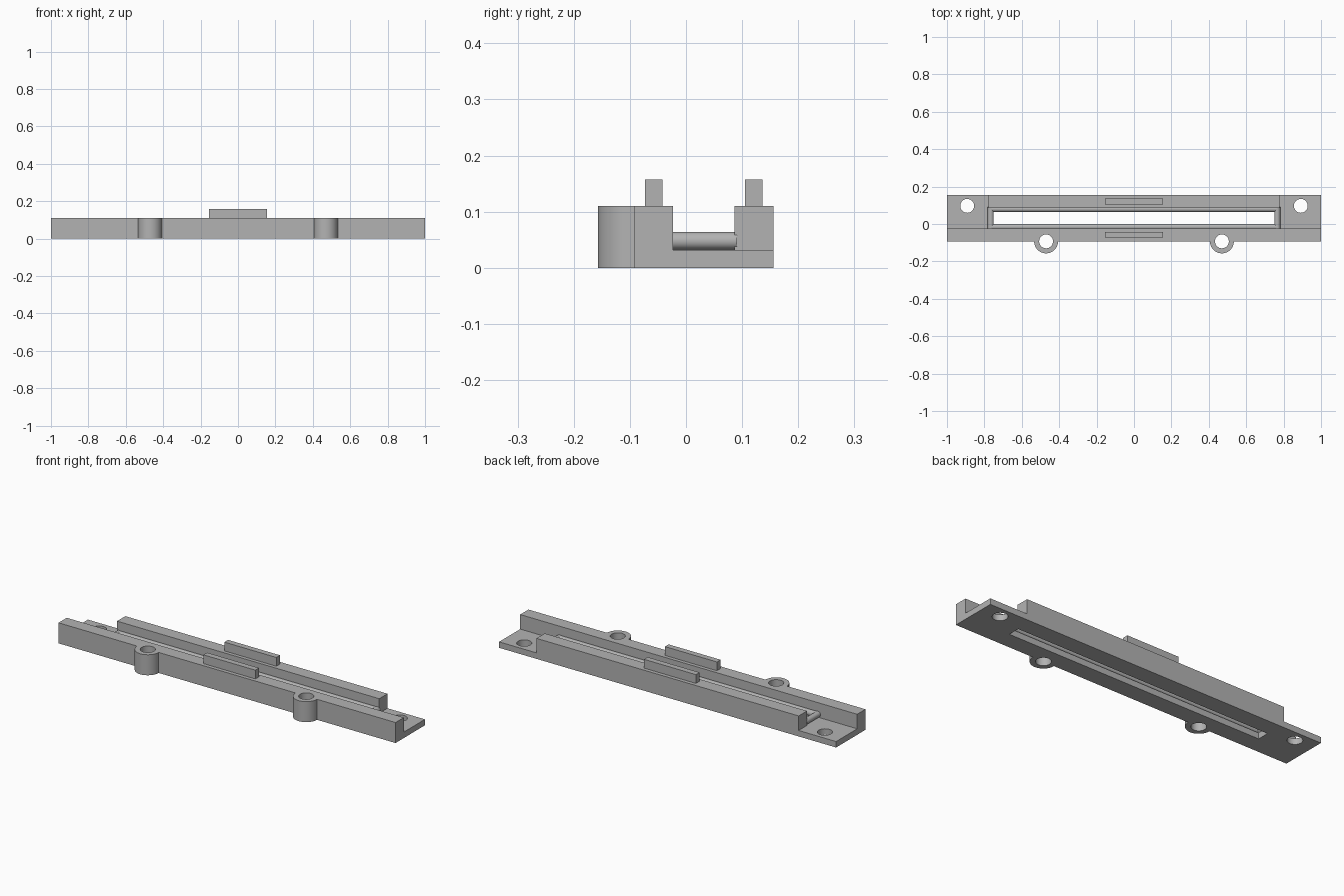
import bpy, bmesh
from math import pi
from mathutils import Matrix, Vector

cube = bpy.data.objects.get("Cube")
if cube:
    bpy.data.objects.remove(cube, do_unlink=True)

grey = bpy.data.materials.new("plain grey")
grey.use_nodes = True
grey.diffuse_color = (0.45, 0.45, 0.45, 1)
grey.node_tree.nodes["Principled BSDF"].inputs["Base Color"].default_value = (0.45, 0.45, 0.45, 1)


def finish(name, bm):
    bmesh.ops.recalc_face_normals(bm, faces=bm.faces)
    mesh = bpy.data.meshes.new(name)
    bm.to_mesh(mesh)
    bm.free()
    mesh.materials.append(grey)
    ob = bpy.data.objects.new(name, mesh)
    bpy.context.collection.objects.link(ob)
    return ob


def box(name, x, y, z):
    bm = bmesh.new()
    bmesh.ops.create_cube(bm, size=1)
    for v in bm.verts:
        v.co = [lo + (c + 0.5) * (hi - lo) for c, (lo, hi) in zip(v.co, (x, y, z))]
    return finish(name, bm)


def rod(name, start, end, radius, sides=40):
    a, b = Vector(start), Vector(end)
    turn = (b - a).to_track_quat("Z", "Y").to_matrix().to_4x4()
    bm = bmesh.new()
    bmesh.ops.create_cone(bm, cap_ends=True, segments=sides, radius1=radius, radius2=radius,
                          depth=(b - a).length, matrix=Matrix.Translation((a + b) / 2) @ turn)
    return finish(name, bm)


def select(ob):
    bpy.ops.object.select_all(action="DESELECT")
    ob.select_set(True)
    bpy.context.view_layer.objects.active = ob


def combine(target, tool, operation):
    tool.hide_render = True
    select(target)
    mod = target.modifiers.new("combine", "BOOLEAN")
    mod.operation, mod.solver, mod.object = operation, "EXACT", tool
    bpy.ops.object.modifier_apply(modifier=mod.name)
    bpy.data.objects.remove(tool, do_unlink=True)


def smooth(ob):
    select(ob)
    bpy.ops.object.shade_smooth_by_angle(angle=pi / 6)


FRONT, BACK = -0.093, 0.156      # outer faces of the rails
IN_F, IN_B = -0.023, 0.086       # inner faces of the rails
FLOOR, TOP = 0.032, 0.11

# Base plate and full-length front rail from one L profile
bm = bmesh.new()
profile = [(FRONT, 0), (BACK, 0), (BACK, FLOOR), (IN_F, FLOOR), (IN_F, TOP), (FRONT, TOP)]
face = bm.faces.new([bm.verts.new((-1, y, z)) for y, z in profile])
ext = bmesh.ops.extrude_face_region(bm, geom=[face])
bmesh.ops.translate(bm, vec=(2, 0, 0), verts=[g for g in ext["geom"] if isinstance(g, bmesh.types.BMVert)])
body = finish("rail_body", bm)

# Shorter back rail and front screw bosses
combine(body, box("back_rail", (-0.778, 0.778), (IN_B, BACK), (0, TOP)), "UNION")
for s in (-1, 1):
    combine(body, rod("boss", (s * 0.47, FRONT, 0), (s * 0.47, FRONT, TOP), 0.064), "UNION")

# Boss holes, mounting holes and long slot
for s in (-1, 1):
    for x, y in ((0.47, FRONT), (0.892, 0.097)):
        combine(body, rod("hole", (s * x, y, -0.1), (s * x, y, 0.3), 0.037), "DIFFERENCE")
combine(body, box("slot", (-0.754, 0.754), (0, 0.064), (-0.1, 0.3)), "DIFFERENCE")

# Merge leftover coplanar faces
bm = bmesh.new()
bm.from_mesh(body.data)
bmesh.ops.dissolve_limit(bm, angle_limit=0.01, verts=bm.verts, edges=bm.edges)
bm.to_mesh(body.data)
bm.free()
smooth(body)

# Upright tabs on both rails
for name, y in (("front_tab", -0.073), ("back_tab", 0.105)):
    box(name, (-0.154, 0.154), (y, y + 0.031), (TOP, 0.157))

# Round bead framing the slot
R, Z = 0.016, 0.048
for name, y in (("front_bead", -R), ("back_bead", 0.064 + R)):
    smooth(rod(name, (-0.766, y, Z), (0.766, y, Z), R, 32))
for name, x in (("right_bead", -0.766), ("left_bead", 0.766)):
    smooth(rod(name, (x, IN_F - 0.005, Z), (x, IN_B + 0.005, Z), R, 32))
